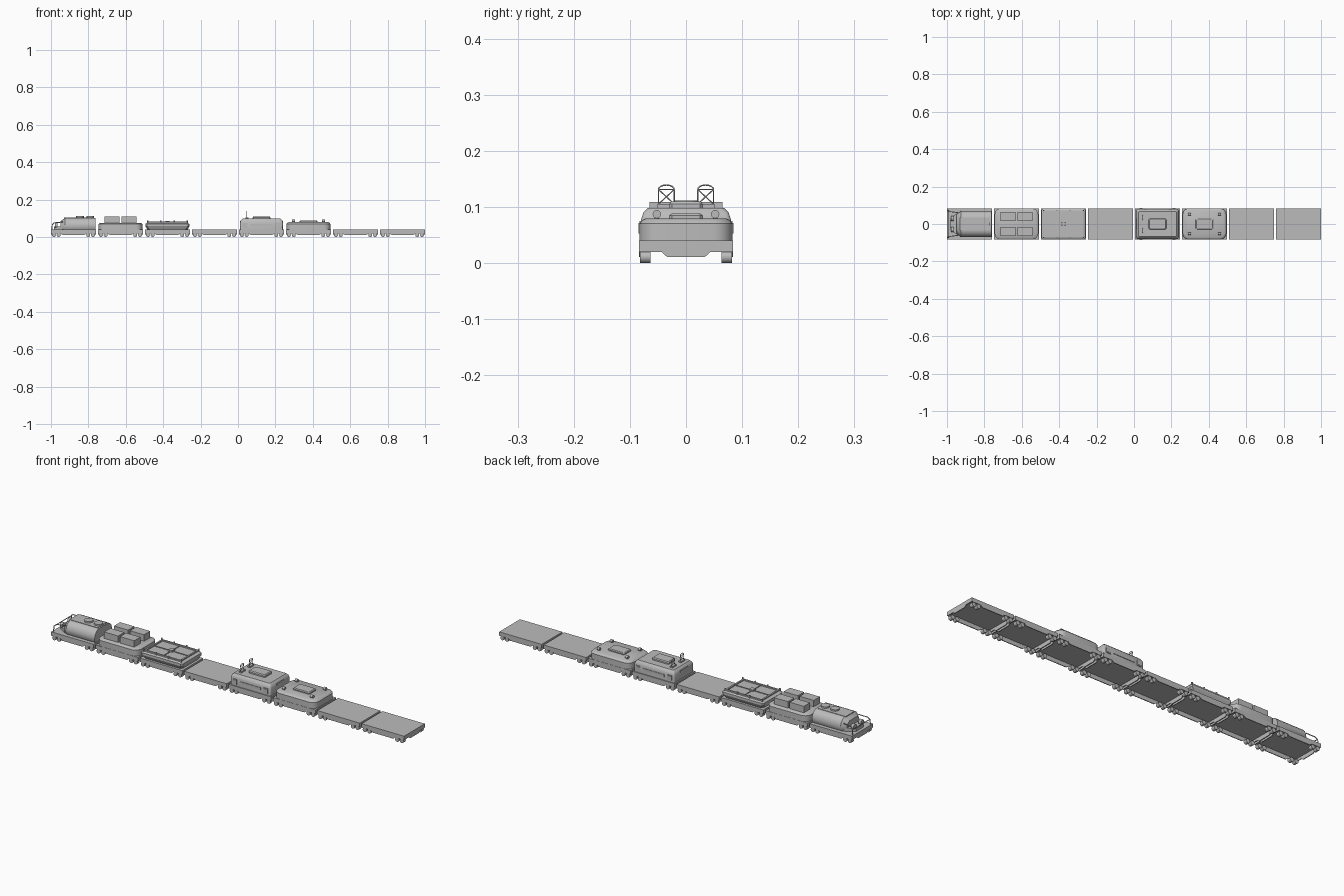
import bpy, bmesh, math
from mathutils import Vector

cube = bpy.data.objects.get("Cube")
if cube:
    bpy.data.objects.remove(cube)

grey = bpy.data.materials.new("plain grey")
grey.use_nodes = True
COLOUR = (0.5, 0.5, 0.5, 1)
grey.diffuse_color = COLOUR
grey.node_tree.nodes["Principled BSDF"].inputs["Base Color"].default_value = COLOUR


def finish(name, bm, smooth=False):
    bmesh.ops.recalc_face_normals(bm, faces=bm.faces)
    mesh = bpy.data.meshes.new(name)
    bm.to_mesh(mesh)
    bm.free()
    mesh.materials.append(grey)
    ob = bpy.data.objects.new(name, mesh)
    bpy.context.collection.objects.link(ob)
    if smooth:
        bpy.ops.object.select_all(action='DESELECT')
        ob.select_set(True)
        bpy.context.view_layer.objects.active = ob
        bpy.ops.object.shade_smooth_by_angle(angle=math.radians(35))
    return ob


def loft(name, rings, smooth=False):
    """Skin matching rings of points and cap both ends."""
    bm = bmesh.new()
    rows = [[bm.verts.new(p) for p in ring] for ring in rings]
    n = len(rows[0])
    for a, b in zip(rows, rows[1:]):
        for i in range(n):
            j = (i + 1) % n
            bm.faces.new((a[i], a[j], b[j], b[i]))
    bm.faces.new(rows[0])
    bm.faces.new(rows[-1])
    return finish(name, bm, smooth)


def footprint(cx, hx, hy, r, z, steps=1):
    """Rectangle with clipped or rounded corners."""
    pts = []
    for q, (sx, sy) in enumerate(((1, 1), (-1, 1), (-1, -1), (1, -1))):
        for k in range(steps + 1):
            a = math.pi / 2 * (q + k / steps)
            pts.append((cx + sx * (hx - r) + r * math.cos(a),
                        sy * (hy - r) + r * math.sin(a), z))
    return pts


def box(name, x, y, z, hx, hy, hz):
    rect = [(-hx, -hy), (hx, -hy), (hx, hy), (-hx, hy)]
    return loft(name, [[(x + a, y + b, z + s * hz) for a, b in rect] for s in (-1, 1)])


def cylinder(name, centre, axis, r, length, sides=16):
    rot = Vector((0, 0, 1)).rotation_difference(Vector(axis))
    circle = [2 * math.pi * i / sides for i in range(sides)]
    rings = [[Vector(centre) + rot @ Vector((r * math.cos(a), r * math.sin(a), s * length / 2))
              for a in circle] for s in (-1, 1)]
    return loft(name, rings, True)


def tube(name, pts, r, closed=False):
    curve = bpy.data.curves.new(name, 'CURVE')
    curve.dimensions = '3D'
    curve.bevel_depth = r
    curve.bevel_resolution = 1
    curve.use_fill_caps = True
    sp = curve.splines.new('POLY')
    sp.points.add(len(pts) - 1)
    for p, co in zip(sp.points, pts):
        p.co = (*co, 1)
    sp.use_cyclic_u = closed
    curve.materials.append(grey)
    bpy.context.collection.objects.link(bpy.data.objects.new(name, curve))


def skirt(half, drop, slope):
    """Outline of a skirt panel with a lowered middle."""
    return [(-half, 0.04), (-half, 0.02), (-drop - slope, 0.02), (-drop, 0.011),
            (drop, 0.011), (drop + slope, 0.02), (half, 0.02), (half, 0.04)]


PITCH, HALF, WIDE = 0.2513, 0.1204, 0.084
centres = [-1 + HALF + PITCH * i for i in range(8)]

# Eight identical wagon decks: plate, skirts and wheels
for cx in centres:
    box("deck_plate", cx, 0, 0.036, HALF, WIDE, 0.004)
    for s in (-1, 1):
        loft("side_skirt", [[(cx + x, y * s, z) for x, z in skirt(HALF, 0.058, 0.012)]
                            for y in (WIDE, WIDE - 0.004)])
        loft("end_skirt", [[(x, y, z) for y, z in skirt(WIDE, 0.034, 0.01)]
                           for x in (cx + s * HALF, cx + s * (HALF - 0.004))])
        for dx in (-0.105, -0.079, 0.079, 0.105):
            cylinder("wheel", (cx + dx, s * 0.0725, 0.0108), (0, 1, 0), 0.0108, 0.019)


def hull(name, cx, top):
    """Low rounded body with a bevelled lid."""
    loft(name, [footprint(cx, 0.117, 0.083, 0.034, 0.04, 5),
                footprint(cx, 0.117, 0.083, 0.034, 0.07, 5),
                footprint(cx, 0.112, 0.078, 0.032, top - 0.003, 5),
                footprint(cx, 0.107, 0.073, 0.03, top, 5)], True)


def hatch(name, cx, z, h):
    loft(name, [footprint(cx, 0.047, 0.03, 0.005, z), footprint(cx, 0.047, 0.03, 0.005, z + h * 0.6),
                footprint(cx, 0.043, 0.026, 0.005, z + h)])


# Tank wagon: barrel, manholes, nose and guard rails
cx = centres[0]
half_section = [(0.064, 0.04), (0.07, 0.052), (0.07, 0.068), (0.064, 0.084), (0.054, 0.095), (0.04, 0.102)]
section = half_section + [(-y, z) for y, z in reversed(half_section)]
loft("tank_barrel", [[(x, y * k, 0.04 + (z - 0.04) * k) for y, z in section]
                     for x, k in ((-0.948, 0.72), (-0.925, 1), (-0.763, 1))], True)
box("tank_top_plate", -0.85, 0, 0.102, 0.08, 0.036, 0.002)
for x in (-0.845, -0.79):
    cylinder("manhole", (x, 0, 0.107), (0, 0, 1), 0.021, 0.009, 20)
loft("tank_nose", [[(x, y, z) for x, y in ((-0.985, -0.03), (-0.94, -0.06), (-0.94, 0.06), (-0.985, 0.03))]
                   for z in (0.04, 0.056)])
for s in (-1, 1):
    tube("guard_rail", [(-0.995, s * 0.072, 0.04), (-0.993, s * 0.07, 0.066), (-0.982, s * 0.066, 0.076),
                        (-0.935, s * 0.06, 0.08)], 0.0025)
    cylinder("hose_reel", (-0.972, s * 0.03, 0.062), (1, 0, 0), 0.014, 0.014)
tube("front_rail", [(-0.993, -0.07, 0.066), (-0.993, 0.07, 0.066)], 0.002)

# Crate wagon: hull with four crates
cx = centres[1]
hull("crate_hull", cx, 0.076)
for dx in (-0.045, 0.045):
    for y in (-0.04, 0.04):
        box("crate", cx + dx, y, 0.092, 0.04, 0.025, 0.017)

# Tray wagon: bevelled body, raised rim, cross bars and posts
cx = centres[2]
loft("tray_body", [footprint(cx, 0.108, 0.072, 0.012, 0.04), footprint(cx, 0.118, 0.082, 0.008, 0.058),
                   footprint(cx, 0.118, 0.082, 0.008, 0.07), footprint(cx, 0.106, 0.072, 0.004, 0.076)])
for s in (-1, 1):
    box("rim_long", cx, s * 0.069, 0.078, 0.103, 0.004, 0.004)
    box("rim_short", cx + s * 0.1, 0, 0.078, 0.004, 0.069, 0.004)
    for dx in (-0.105, -0.035, 0.035, 0.105):
        cylinder("rim_post", (cx + dx, s * 0.072, 0.078), (0, 0, 1), 0.004, 0.018, 8)
box("bar_long", cx, 0, 0.077, 0.1, 0.002, 0.002)
box("bar_short", cx, 0, 0.077, 0.002, 0.068, 0.002)
box("centre_knob", cx, 0, 0.08, 0.011, 0.011, 0.005)

# Cabin wagon: bevelled cabin, roof hatch, windows and lattice aerials
cx = centres[4]
loft("cabin", [footprint(cx, 0.114, 0.08, 0.008, 0.04, 3), footprint(cx, 0.114, 0.08, 0.008, 0.078, 3),
               footprint(cx, 0.11, 0.076, 0.008, 0.09, 3), footprint(cx, 0.102, 0.068, 0.008, 0.098, 3)], True)
hatch("cabin_hatch", cx, 0.098, 0.012)
for s in (-1, 1):
    for dx in (-0.088, 0.088):
        box("window_frame", cx + dx, s * 0.08, 0.062, 0.013, 0.003, 0.013)
        box("window_pane", cx + dx, s * 0.082, 0.062, 0.009, 0.0025, 0.009)
    box("side_panel", cx, s * 0.08, 0.064, 0.06, 0.0025, 0.006)
    box("end_panel", cx + s * 0.114, 0, 0.08, 0.002, 0.03, 0.005)
    x, y = 0.048, s * 0.035
    box("aerial_foot", x, y, 0.101, 0.007, 0.016, 0.004)
    arch = [(x, y + 0.014 * math.cos(a), 0.131 + 0.008 * math.sin(a))
            for a in [math.pi * i / 8 for i in range(9)]]
    tube("aerial_frame", [(x, y + 0.014, 0.102)] + arch + [(x, y - 0.014, 0.102)], 0.0014, True)
    tube("aerial_bar", [(x, y - 0.014, 0.131), (x, y + 0.014, 0.131)], 0.0014)
    for d in (-0.014, 0.014):
        tube("aerial_brace", [(x, y + d, 0.105), (x, y - d, 0.131)], 0.0012)

# Hatch wagon: hull with hatch and four corner lamps
cx = centres[5]
hull("hatch_hull", cx, 0.079)
hatch("hull_hatch", cx, 0.079, 0.009)
for dx in (-0.08, 0.08):
    for y in (-0.052, 0.052):
        cylinder("lamp_stem", (cx + dx, y, 0.081), (0, 0, 1), 0.004, 0.008, 8)
        cylinder("lamp", (cx + dx, y, 0.087), (1, 0, 0), 0.0075, 0.014, 12)
